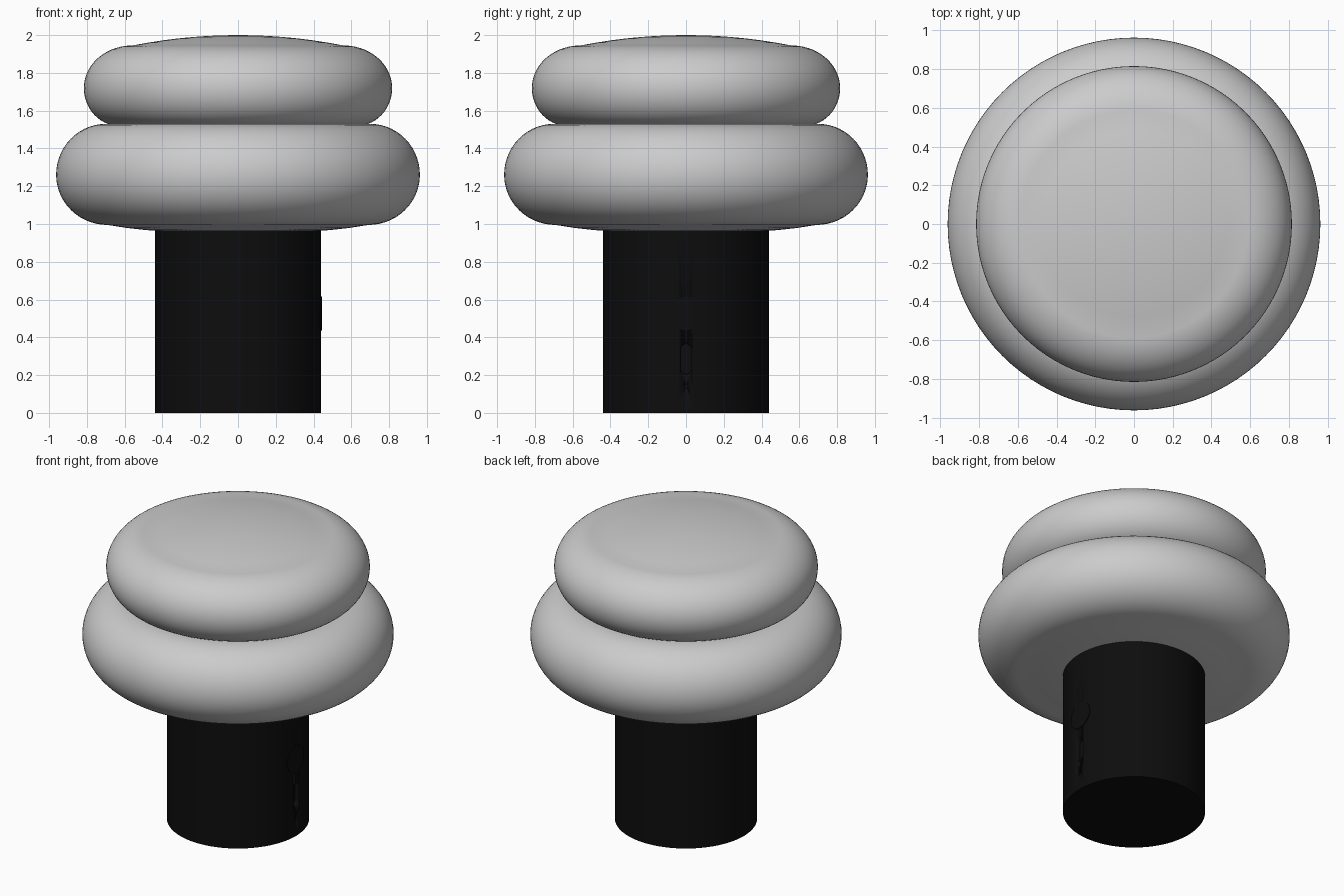
import bpy, bmesh
from math import sin, cos, pi, sqrt, radians

if "Cube" in bpy.data.objects:
    bpy.data.objects.remove(bpy.data.objects["Cube"])

black = bpy.data.materials.new("black")
black.diffuse_color = (0.004, 0.004, 0.004, 1)
black.use_nodes = True
black.node_tree.nodes["Principled BSDF"].inputs["Base Color"].default_value = black.diffuse_color


def finish(bm, name, mat=None, angle=40):
    bmesh.ops.recalc_face_normals(bm, faces=bm.faces)
    me = bpy.data.meshes.new(name)
    bm.to_mesh(me)
    bm.free()
    ob = bpy.data.objects.new(name, me)
    bpy.context.collection.objects.link(ob)
    if mat:
        me.materials.append(mat)
    bpy.ops.object.select_all(action='DESELECT')
    bpy.context.view_layer.objects.active = ob
    ob.select_set(True)
    bpy.ops.object.shade_smooth_by_angle(angle=radians(angle))
    return ob


def lathe(name, profile, steps=96, mat=None, angle=40):
    bm = bmesh.new()
    vs = [bm.verts.new((r, 0, z)) for r, z in profile]
    es = [bm.edges.new(p) for p in zip(vs, vs[1:])]
    bmesh.ops.spin(bm, geom=vs + es, cent=(0, 0, 0), axis=(0, 0, 1),
                   angle=2 * pi, steps=steps)
    bmesh.ops.remove_doubles(bm, verts=bm.verts, dist=1e-5)
    return finish(bm, name, mat, angle)


def puff(name, radius, mid, top, bottom, n=14):
    """Cushion disc: top and bottom are (rim radius, rim z, centre z)."""
    def half(rim, zr, zc, power):
        dome = [(rim * i / 7, zc + (zr - zc) * (i / 7) ** power) for i in range(7)]
        side = [(rim + (radius - rim) * sin(pi / 2 * i / n),
                 mid + (zr - mid) * cos(pi / 2 * i / n)) for i in range(n + 1)]
        return dome + side
    prof = half(*bottom, 3) + half(*top, 2)[-2::-1]
    return lathe(name, prof)


def pill(name, r, half_len, z, x_in, outer, n=16):
    """Rounded prism along x whose outer face follows a cylinder of radius outer."""
    bm = bmesh.new()
    ang = [pi * (i / n) for i in range(n + 1)]
    up = [(-r * cos(a), z + half_len + r * sin(a)) for a in ang]
    down = [(-r * cos(a), z - half_len - r * sin(a)) for a in ang]

    def row(pts, x=None):
        return [bm.verts.new((x if x else sqrt(outer ** 2 - y * y), y, zz)) for y, zz in pts]
    uo, do, ui, di = row(up), row(down), row(up, x_in), row(down, x_in)
    for a, b in ((uo, do), (ui, di), (uo, ui), (do, di)):
        for i in range(n):
            bm.faces.new((a[i], a[i + 1], b[i + 1], b[i]))
    for i in (0, n):
        if half_len:
            bm.faces.new((uo[i], do[i], di[i], ui[i]))
    bmesh.ops.remove_doubles(bm, verts=bm.verts, dist=1e-5)
    return finish(bm, name, black)


# Two stacked cushions
puff("lower_cushion", 0.963, 1.26, (0.70, 1.53, 1.532), (0.69, 0.995, 0.953))
puff("upper_cushion", 0.816, 1.72, (0.56, 1.945, 2.0), (0.63, 1.52, 1.52))

# Stem with recessed port and indicator hole
stem = lathe("stem", [(0, 0), (0.44, 0), (0.44, 0.97), (0, 0.97)], 64, black)
for name, r, h, z in (("port_cutter", 0.03, 0.05, 0.285),
                      ("indicator_cutter", 0.01, 0, 0.14)):
    cutter = pill(name, r, h, z, 0.41, 0.5)
    cutter.hide_render = True
    cutter.hide_set(True)
    mod = stem.modifiers.new(name, 'BOOLEAN')
    mod.operation = 'DIFFERENCE'
    mod.object = cutter

# Round push button on the right side
pill("button", 0.09, 0, 0.525, 0.41, 0.444)
